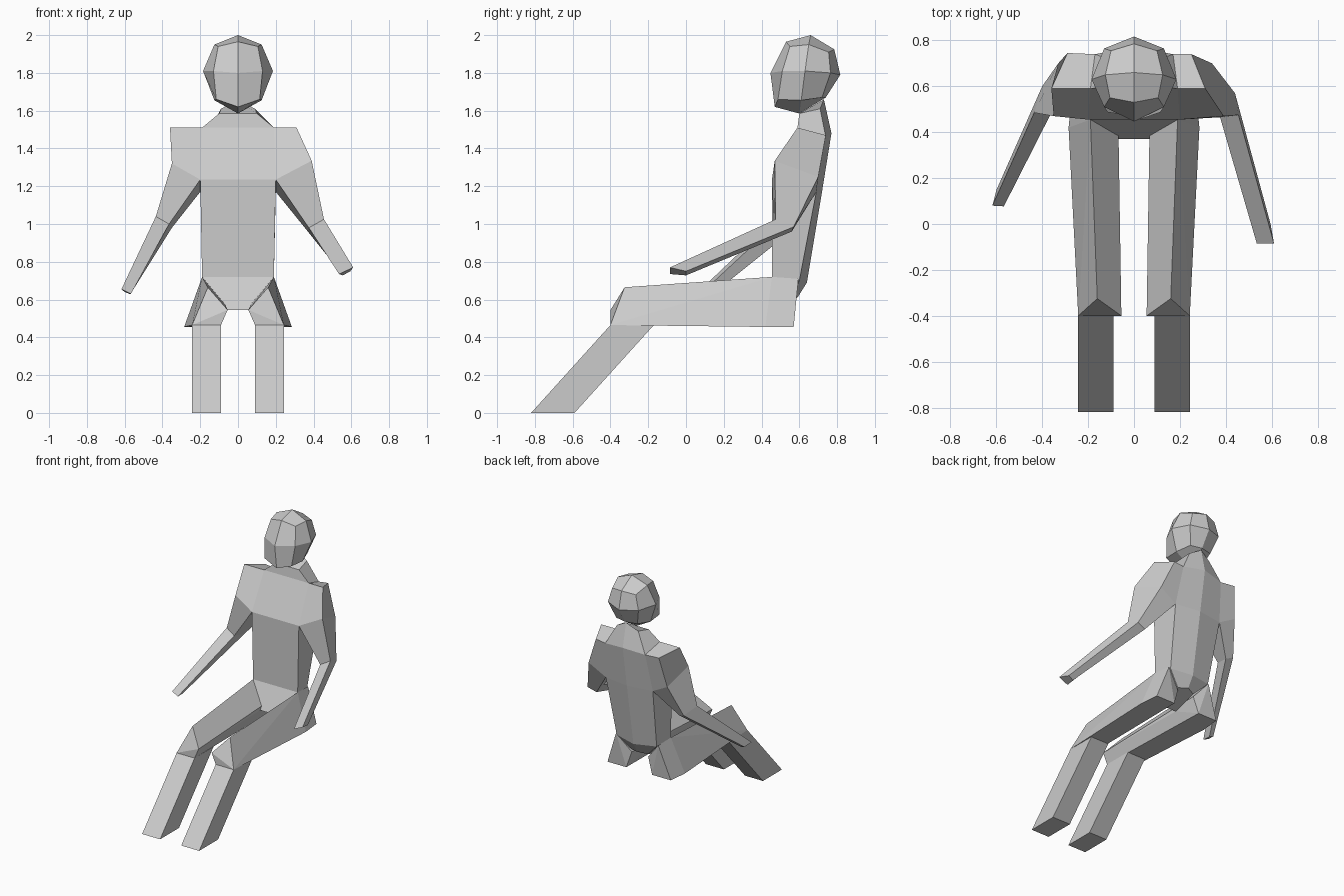
import bpy, bmesh
from mathutils import Vector


def finish(name, bm):
    bmesh.ops.recalc_face_normals(bm, faces=bm.faces[:])
    mesh = bpy.data.meshes.new(name)
    bm.to_mesh(mesh)
    bm.free()
    obj = bpy.data.objects.new(name, mesh)
    bpy.context.collection.objects.link(obj)
    return obj


def loft(name, rings):
    """Skin rings with equal point counts and cap both ends."""
    bm = bmesh.new()
    vs = [[bm.verts.new(p) for p in r] for r in rings]
    n = len(rings[0])
    for a, b in zip(vs, vs[1:]):
        for i in range(n):
            j = (i + 1) % n
            bm.faces.new((a[i], a[j], b[j], b[i]))
    bm.faces.new(vs[0])
    bm.faces.new(vs[-1])
    return finish(name, bm)


def hull(name, points):
    """Convex faceted block around a few corner points."""
    bm = bmesh.new()
    for p in points:
        bm.verts.new(p)
    out = bmesh.ops.convex_hull(bm, input=bm.verts[:])
    loose = [v for v in bm.verts if not v.link_faces]
    bmesh.ops.delete(bm, geom=loose, context='VERTS')
    bmesh.ops.dissolve_limit(bm, angle_limit=0.06, verts=bm.verts[:], edges=bm.edges[:])
    return finish(name, bm)


def side(s, pts):
    return [(s * x, y, z) for x, y, z in pts]


# Torso and neck: each ring is front, side-back and spine, mirrored in x
def torso_ring(front, back, spine):
    (fx, fy, fz), (bx, by, bz) = front, back
    return [(-fx, fy, fz), (fx, fy, fz), (bx, by, bz), (0, *spine), (-bx, by, bz)]


loft("torso", [
    torso_ring((0.07, 0.37, 0.545), (0.07, 0.56, 0.60), (0.59, 0.61)),
    torso_ring((0.19, 0.455, 0.72), (0.17, 0.60, 0.70), (0.64, 0.69)),
    torso_ring((0.20, 0.455, 1.235), (0.20, 0.69, 1.17), (0.72, 1.17)),
    torso_ring((0.19, 0.59, 1.51), (0.17, 0.74, 1.46), (0.77, 1.48)),
    torso_ring((0.10, 0.60, 1.585), (0.09, 0.71, 1.61), (0.73, 1.66)),
])

# Head: cube divided once, each grid point moved to its place
head = {
    (0, -1, 1): (0, 0.53, 1.965), (0, 0, 1): (0, 0.66, 2.0), (0, 1, 1): (0, 0.785, 1.925),
    (0, -1, 0): (0, 0.447, 1.80), (0, 1, 0): (0, 0.817, 1.79),
    (0, -1, -1): (0, 0.47, 1.62), (0, 0, -1): (0, 0.60, 1.585), (0, 1, -1): (0, 0.74, 1.67),
    (1, -1, 1): (0.105, 0.55, 1.94), (1, 0, 1): (0.125, 0.65, 1.95), (1, 1, 1): (0.10, 0.755, 1.91),
    (1, -1, 0): (0.13, 0.51, 1.81), (1, 0, 0): (0.185, 0.63, 1.81), (1, 1, 0): (0.13, 0.765, 1.80),
    (1, -1, -1): (0.115, 0.487, 1.66), (1, 0, -1): (0.125, 0.61, 1.655), (1, 1, -1): (0.09, 0.72, 1.67),
}
bm = bmesh.new()
bmesh.ops.create_cube(bm, size=2)
bmesh.ops.subdivide_edges(bm, edges=bm.edges[:], cuts=1, use_grid_fill=True)
for v in bm.verts:
    i, j, k = (round(c) for c in v.co)
    x, y, z = head[(abs(i), j, k)]
    v.co = Vector((x * (1 if i >= 0 else -1), y, z))
finish("head", bm)

# Arms: the two sides differ in pose; rings run front-in, back-in, back-out, front-out
arms = {
    "right": (1,
              [(0.31, 0.59, 1.51), (0.25, 0.74, 1.47)],
              [(0.34, 0.70, 1.25), (0.39, 0.47, 1.335)],
              [(0.375, 0.465, 0.98), (0.37, 0.56, 0.96), (0.44, 0.57, 0.985), (0.455, 0.475, 1.025)],
              [(0.535, -0.085, 0.735), (0.555, 0.0, 0.728), (0.595, 0.0, 0.75), (0.61, -0.085, 0.77)]),
    "left": (-1,
             [(0.36, 0.59, 1.51), (0.29, 0.745, 1.47)],
             [(0.33, 0.70, 1.24), (0.35, 0.47, 1.32)],
             [(0.365, 0.475, 1.0), (0.35, 0.58, 0.98), (0.40, 0.60, 1.0), (0.435, 0.485, 1.04)],
             [(0.567, 0.077, 0.63), (0.57, 0.14, 0.628), (0.60, 0.147, 0.64), (0.617, 0.08, 0.655)]),
}
for label, (s, top, outer, elbow, hand) in arms.items():
    armpit = [(0.20, 0.455, 1.235), (0.20, 0.69, 1.17)]
    base = [(0.19, 0.59, 1.51), (0.17, 0.74, 1.46)] + armpit[::-1]
    loft(label + "_shoulder", [side(s, base), side(s, top + outer)])
    loft(label + "_arm", [side(s, armpit + outer), side(s, elbow), side(s, hand)])

# Legs: faceted thigh with hip and knee, then a slanted lower leg
thigh = [(0.19, 0.455, 0.72), (0.285, 0.42, 0.455), (0.12, 0.42, 0.455), (0.07, 0.37, 0.545),
         (0.18, 0.595, 0.71), (0.27, 0.57, 0.455), (0.11, 0.57, 0.455), (0.07, 0.56, 0.58),
         (0.16, -0.325, 0.665), (0.055, -0.40, 0.545), (0.243, -0.40, 0.465),
         (0.09, -0.40, 0.465), (0.243, -0.17, 0.465), (0.09, -0.17, 0.465)]
for label, s in (("right", 1), ("left", -1)):
    hull(label + "_thigh", side(s, thigh))
    loft(label + "_lower_leg", [
        side(s, [(0.09, f, z), (0.243, f, z), (0.243, b, z), (0.09, b, z)])
        for f, b, z in ((-0.40, -0.17, 0.465), (-0.82, -0.59, 0.0))])
